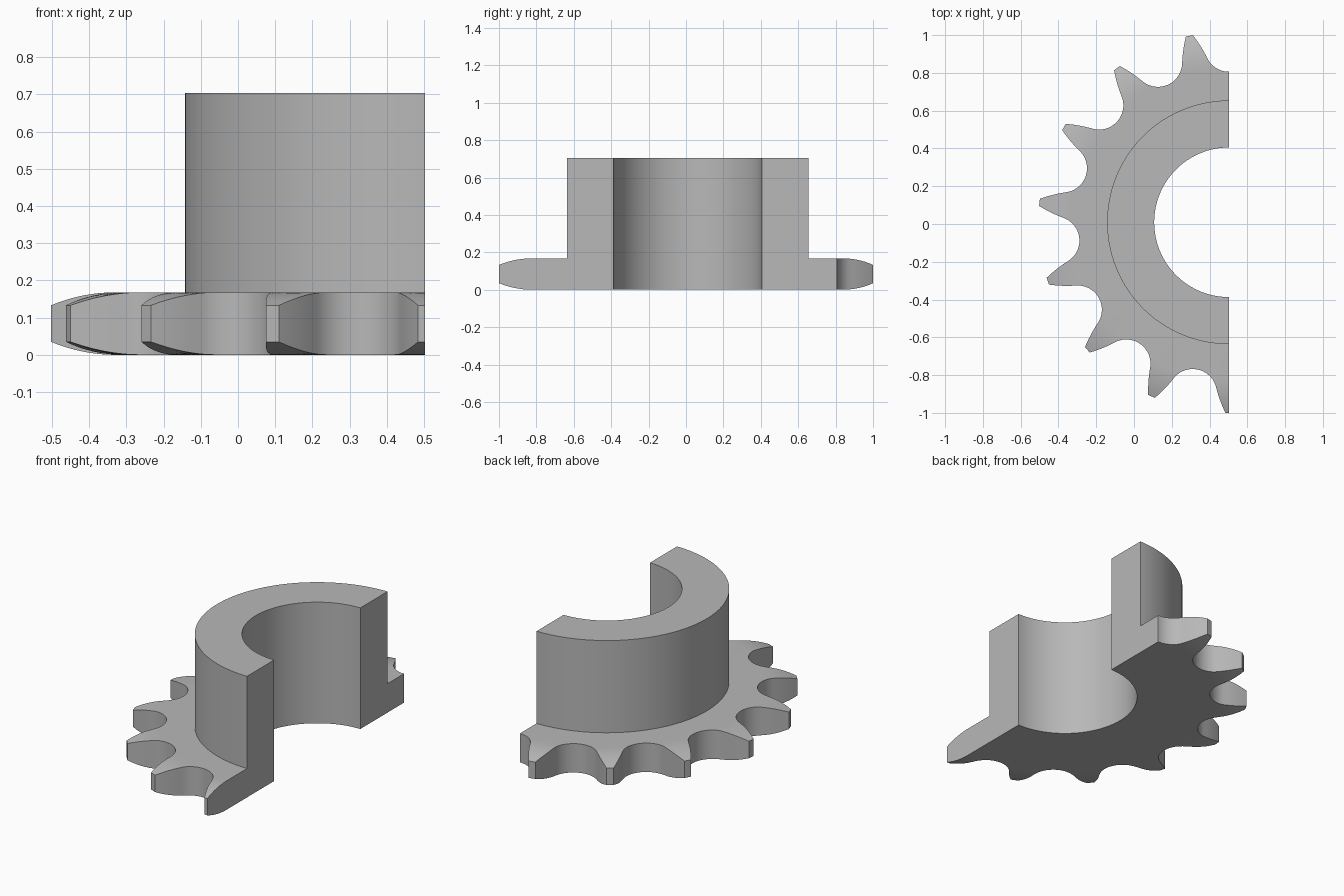
import bpy
import bmesh
from math import sin, cos, atan2, radians, hypot, sqrt
from mathutils import Vector

cube = bpy.data.objects.get("Cube")
if cube:
    bpy.data.objects.remove(cube)

# Main sizes
CX, CY = 0.503, 0.009
BORE, HUB, TIP = 0.396, 0.645, 1.009
HEIGHT, PLATE = 0.704, 0.168
PITCH_R, ROLLER = 0.925, 0.128
FLAT_R, DROP = 0.83, 0.035
HALF = radians(12)          # half the angle between teeth
RINGS = 8


def half_tooth():
    """Outline from valley to tooth centre as (angle, radius) pairs."""
    pts = []
    end = radians(64)
    for i in range(11):     # round roller seat
        t = end * i / 10
        pts.append(Vector((ROLLER * sin(t), PITCH_R - ROLLER * cos(t))))
    a = pts[-1]
    tip_angle = HALF - 0.019 / TIP
    c = Vector((TIP * sin(tip_angle), TIP * cos(tip_angle)))
    b = a + Vector((cos(end), sin(end))) * (c - a).length * 0.5
    for i in range(1, 7):   # slightly bulging flank
        t = i / 6
        pts.append(a * (1 - t) ** 2 + b * 2 * t * (1 - t) + c * t * t)
    polar = [(atan2(p.x, p.y), hypot(p.x, p.y)) for p in pts]
    return polar + [(HALF, TIP)]


def chamfer(r):
    """Height lost at radius r to the rounded tooth sides."""
    big = ((TIP - FLAT_R) ** 2 + DROP ** 2) / (2 * DROP)
    d = max(0, r - FLAT_R)
    return big - sqrt(big * big - d * d)


def section(outer):
    """Closed radial cross-section as (radius, z) pairs."""
    start = min(FLAT_R, outer)
    radii = [start + (outer - start) * i / RINGS for i in range(RINGS + 1)]
    top = [(r, PLATE - chamfer(r)) for r in radii]
    bottom = [(r, chamfer(r)) for r in reversed(radii)]
    return [(BORE, 0), (BORE, HEIGHT), (HUB, HEIGHT), (HUB, PLATE)] + top + bottom


# Half-circle outline: alternate rising and falling half teeth
outline = []
half = half_tooth()
for i in range(15):
    base = radians(90) + HALF * i
    if i % 2 == 0:
        part = [(base + a, r) for a, r in half]
    else:
        part = [(base + HALF - a, r) for a, r in reversed(half)]
    outline += part if i == 0 else part[1:]

# Sweep the section around the axis and close the two cut ends
bm = bmesh.new()
columns = []
for ang, outer in outline:
    columns.append([bm.verts.new((CX + r * cos(ang), CY + r * sin(ang), z))
                    for r, z in section(outer)])
for left, right in zip(columns, columns[1:]):
    n = len(left)
    for j in range(n):
        k = (j + 1) % n
        bm.faces.new((left[j], left[k], right[k], right[j]))
bm.faces.new(columns[0])
bm.faces.new(columns[-1])
bmesh.ops.remove_doubles(bm, verts=bm.verts, dist=0.00005)
bmesh.ops.dissolve_degenerate(bm, edges=bm.edges, dist=0.00005)
bmesh.ops.recalc_face_normals(bm, faces=bm.faces)
mesh = bpy.data.meshes.new("half_sprocket")
bm.to_mesh(mesh)
bm.free()

# Plain grey metal
color = (0.48, 0.48, 0.48, 1)
mat = bpy.data.materials.new("grey_metal")
mat.use_nodes = True
mat.diffuse_color = color
mat.node_tree.nodes["Principled BSDF"].inputs["Base Color"].default_value = color
mesh.materials.append(mat)

sprocket = bpy.data.objects.new("half_sprocket", mesh)
bpy.context.collection.objects.link(sprocket)
bpy.ops.object.select_all(action='DESELECT')
sprocket.select_set(True)
bpy.context.view_layer.objects.active = sprocket
bpy.ops.object.shade_smooth_by_angle(angle=radians(25))
